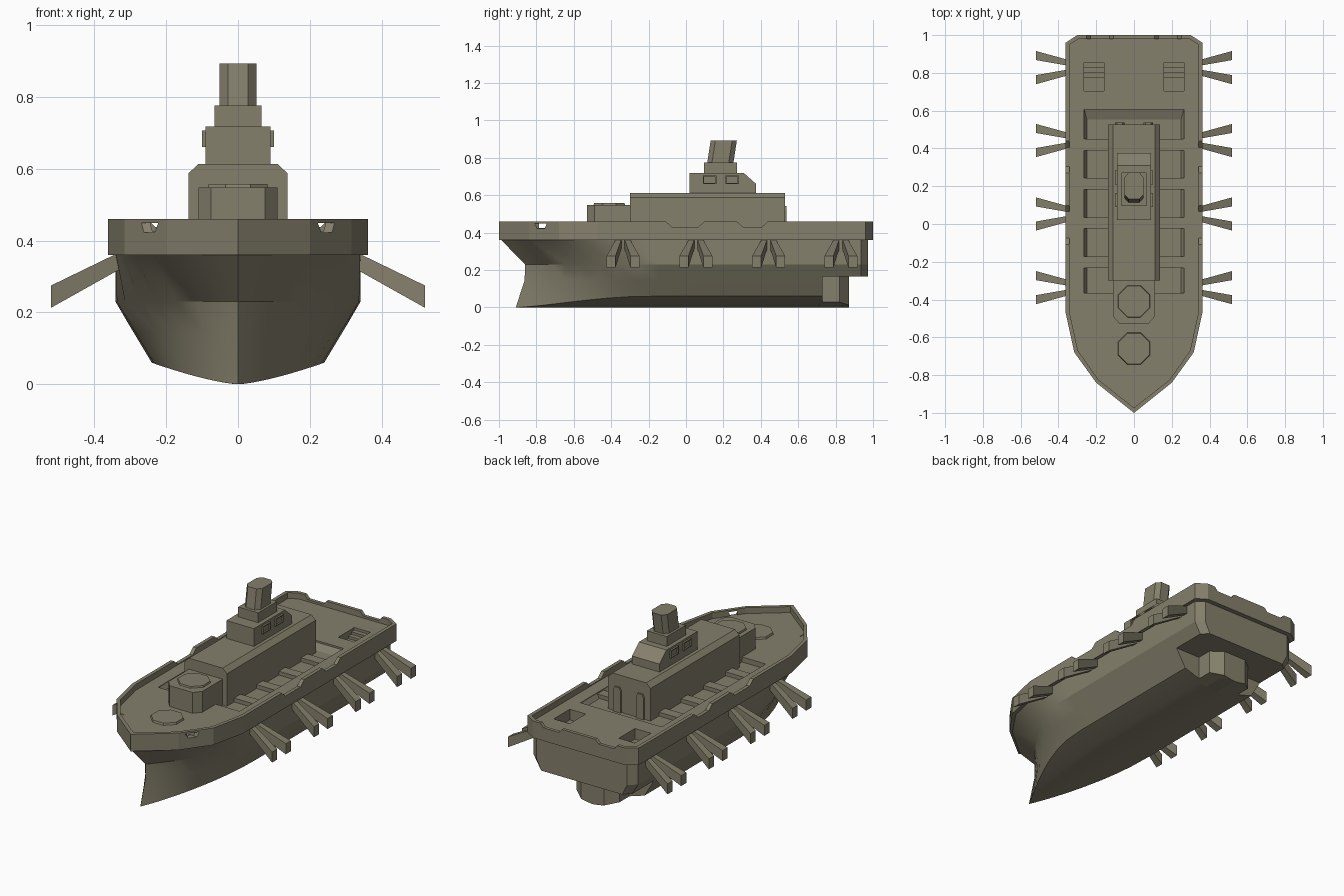
import bpy, bmesh, math

if "Cube" in bpy.data.objects:
    bpy.data.objects.remove(bpy.data.objects["Cube"])

olive = bpy.data.materials.new("olive_paint")
olive.diffuse_color = (0.235, 0.215, 0.15, 1)
olive.use_nodes = True
olive.node_tree.nodes["Principled BSDF"].inputs["Base Color"].default_value = olive.diffuse_color

def loft(name, rings, smooth=False):
    """Closed solid skinned through equal-length rings."""
    bm = bmesh.new()
    rows = [[bm.verts.new(p) for p in r] for r in rings]
    n = len(rows[0])
    for a, b in zip(rows, rows[1:]):
        for i in range(n):
            j = (i + 1) % n
            bm.faces.new((a[i], a[j], b[j], b[i]))
    bm.faces.new(rows[0])
    bm.faces.new(rows[-1])
    bmesh.ops.remove_doubles(bm, verts=bm.verts, dist=0.0005)
    bmesh.ops.dissolve_degenerate(bm, edges=bm.edges, dist=0.0001)
    bmesh.ops.recalc_face_normals(bm, faces=bm.faces)
    me = bpy.data.meshes.new(name)
    bm.to_mesh(me)
    bm.free()
    me.materials.append(olive)
    ob = bpy.data.objects.new(name, me)
    bpy.context.collection.objects.link(ob)
    if smooth:
        bpy.ops.object.select_all(action='DESELECT')
        ob.select_set(True)
        bpy.context.view_layer.objects.active = ob
        bpy.ops.object.shade_smooth_by_angle(angle=math.radians(27))
    return ob

def prism(name, pts, axis, a, b):
    put = {'x': lambda p, t: (t, p[0], p[1]),
           'y': lambda p, t: (p[0], t, p[1]),
           'z': lambda p, t: (p[0], p[1], t)}[axis]
    return loft(name, [[put(p, t) for p in pts] for t in (a, b)])

def box(name, x0, x1, y0, y1, z0, z1):
    return prism(name, [(x0, y0), (x1, y0), (x1, y1), (x0, y1)], 'z', z0, z1)

def both(half):
    """Mirror a half outline across x = 0."""
    return half + [(-x, y) for x, y in reversed(half) if x > 0]

def turret_ring(name, cy, z0, z1):
    loft(name, [[(r * math.cos(math.pi * (2 * k + 1) / 8), cy + r * math.sin(math.pi * (2 * k + 1) / 8), z)
                 for k in range(8)] for r, z in ((0.094, z0), (0.088, z1))])

def cut(target, *cutters):
    for c in cutters:
        c.hide_render = True
        m = target.modifiers.new("cut", 'BOOLEAN')
        m.operation = 'DIFFERENCE'
        m.solver = 'EXACT'
        m.object = c
        bpy.context.view_layer.objects.active = target
        bpy.ops.object.modifier_apply(modifier=m.name)

def drop(*obs):
    for o in obs:
        bpy.data.objects.remove(o, do_unlink=True)

# Lower hull, lofted from bow to the stern step
edge = [(-0.99, 0), (-0.83, 0.192), (-0.67, 0.298), (-0.46, 0.341), (2, 0.341)]

def deck_w(y):
    for (y0, w0), (y1, w1) in zip(edge, edge[1:]):
        if y <= y1:
            return w0 + (w1 - w0) * (y - y0) / (y1 - y0)

def bottom_z(x):
    return 0.06 * (x / 0.24) ** 1.4

END = 0.73
rings = []
for s in (0, .03, .06, .09, .135, .184, .245, .306, .37, .45, .6, .8, 1):
    def f(u):
        return math.sin(math.pi / 2 * min(1, s / u))
    def at(tip):
        return tip + (END - tip) * s
    chine = 0.24 * f(0.44)
    zc = bottom_z(chine)
    half = [(deck_w(at(-0.99)), at(-0.99), 0.362),
            (0.341 * f(0.41), at(-0.86), 0.23),
            (0.291 * f(0.425), at(-0.863), 0.145),
            (chine, at(-0.91), zc),
            (chine / 2, at(-0.91), bottom_z(chine / 2)),
            (0, at(-0.913), 0)]
    rings.append(half + [(-x, y, z) for x, y, z in reversed(half[:-1])])
hull = loft("hull", rings, True)

# Overhanging stern and the skeg beneath it
sec = both([(0.341, 0.362), (0.341, 0.23), (0.303, 0.165)])
loft("stern", [[(x * k, y, z) for x, z in sec] for y, k in ((0.725, 1), (0.935, 1), (0.972, 0.87))])
loft("skeg", [[(x, y, z) for x, z in both([(w, 0.18), (w, bottom_z(w)), (w / 2, bottom_z(w / 2)), (0, 0)])]
              for y, w in ((0.71, 0.14), (0.82, 0.14), (0.872, 0.075))])

# Upper deck band with raised bulwark
outer = both([(0, -1), (0.2, -0.84), (0.316, -0.68), (0.362, -0.47), (0.362, 0.96), (0.30, 1.0)])
inner = both([(0, -0.973), (0.188, -0.825), (0.297, -0.67), (0.341, -0.467), (0.341, 0.95), (0.293, 0.98)])
deck = prism("deck_bulwark", outer, 'z', 0.36, 0.46)
cutters = [prism("c", inner, 'z', 0.425, 0.55)]
for a, b in ((-0.12, 0.11), (0.26, 0.45)):
    cutters.append(prism("c", [(a, .47), (a + .045, .43), (b - .045, .43), (b, .47)], 'x', -0.6, 0.6))
for s in (-1, 1):
    cutters.append(prism("c", [(s * .1, .47), (s * .13, .437), (s * .23, .437), (s * .26, .47)],
                         'y', 0.9, 1.1))
    cutters.append(prism("c", [(-.81, .449), (-.745, .449), (-.755, .422), (-.795, .422)],
                         'x', s * 0.215, s * 0.4))
    cutters.append(box("c", s * 0.16, s * 0.265, 0.705, 0.855, 0.33, 0.5))
cut(deck, *cutters)
drop(*cutters)

# Shallow open rowing hold through the deck
pit = box("hold_cutter", -0.265, 0.265, -0.365, 0.605, 0.395, 0.5)
cut(deck, pit)
drop(pit)
prism("hold_ramp", [(0.54, 0.39), (0.606, 0.39), (0.606, 0.415)], 'x', -0.264, 0.264)

for s in (-1, 1):
    # Sloped side benches and cross beams in the hold
    prism("side_bench", [(s * .246, .39), (s * .266, .39), (s * .266, .42)], 'y', -0.364, 0.604)
    for y in (0.42, 0.213, 0.005, -0.203):
        box("cross_beam", s * 0.12, s * 0.266, y - 0.03, y + 0.03, 0.385, 0.418)
    # Stairs in the aft hatches
    for k in range(3):
        box("hatch_step", s * 0.16, s * 0.265, 0.828 - 0.027 * k, 0.855 - 0.027 * k,
            0.355, 0.41 - 0.015 * k)
    # Paired flared oars
    for y in (-0.337, 0.053, 0.442, 0.828):
        for d in (-1, 1):
            loft("oar", [[(s * x, y + d * p, lo), (s * x, y + d * q, lo),
                          (s * x, y + d * q, hi), (s * x, y + d * p, hi)]
                         for x, p, q, lo, hi in ((0.32, 0.005, 0.033, 0.325, 0.372),
                                                 (0.52, 0.04, 0.088, 0.213, 0.275))])

# Main cabin and forward block
prism("main_cabin", both([(0.138, 0.385), (0.138, 0.587), (0.11, 0.613)]), 'y', -0.30, 0.528)
prism("forward_block", both([(0.075, -0.53), (0.11, -0.49), (0.11, -0.29)]), 'z', 0.385, 0.548)
turret_ring("upper_turret_ring", -0.41, 0.54, 0.557)
turret_ring("fore_turret_ring", -0.66, 0.42, 0.436)

# Rear doors
for s in (-1, 1):
    prism("rear_door", [(s * .05, .39), (s * .1, .39), (s * .1, .52), (s * .09, .542),
                        (s * .06, .542), (s * .05, .52)], 'y', 0.515, 0.538)

# Bridge with framed side windows
prism("bridge", [(0.02, 0.6), (0.02, 0.718), (0.31, 0.718), (0.375, 0.66), (0.375, 0.6)], 'x', -0.09, 0.09)
for s in (-1, 1):
    for y in (0.09, 0.21):
        frame = box("window_frame", s * 0.08, s * 0.1, y, y + 0.073, 0.66, 0.706)
        hole = box("c", s * 0.091, s * 0.12, y + 0.007, y + 0.066, 0.666, 0.7)
        cut(frame, hole)
        drop(hole)

# Funnel base and raked funnel
box("funnel_base", -0.065, 0.065, 0.095, 0.272, 0.71, 0.776)
plan = both([(0.028, -0.07), (0.051, -0.045), (0.051, 0.045), (0.028, 0.07)])
loft("funnel", [[(x, y + c, z) for x, y in plan] for c, z in ((0.183, 0.77), (0.202, 0.893))])
